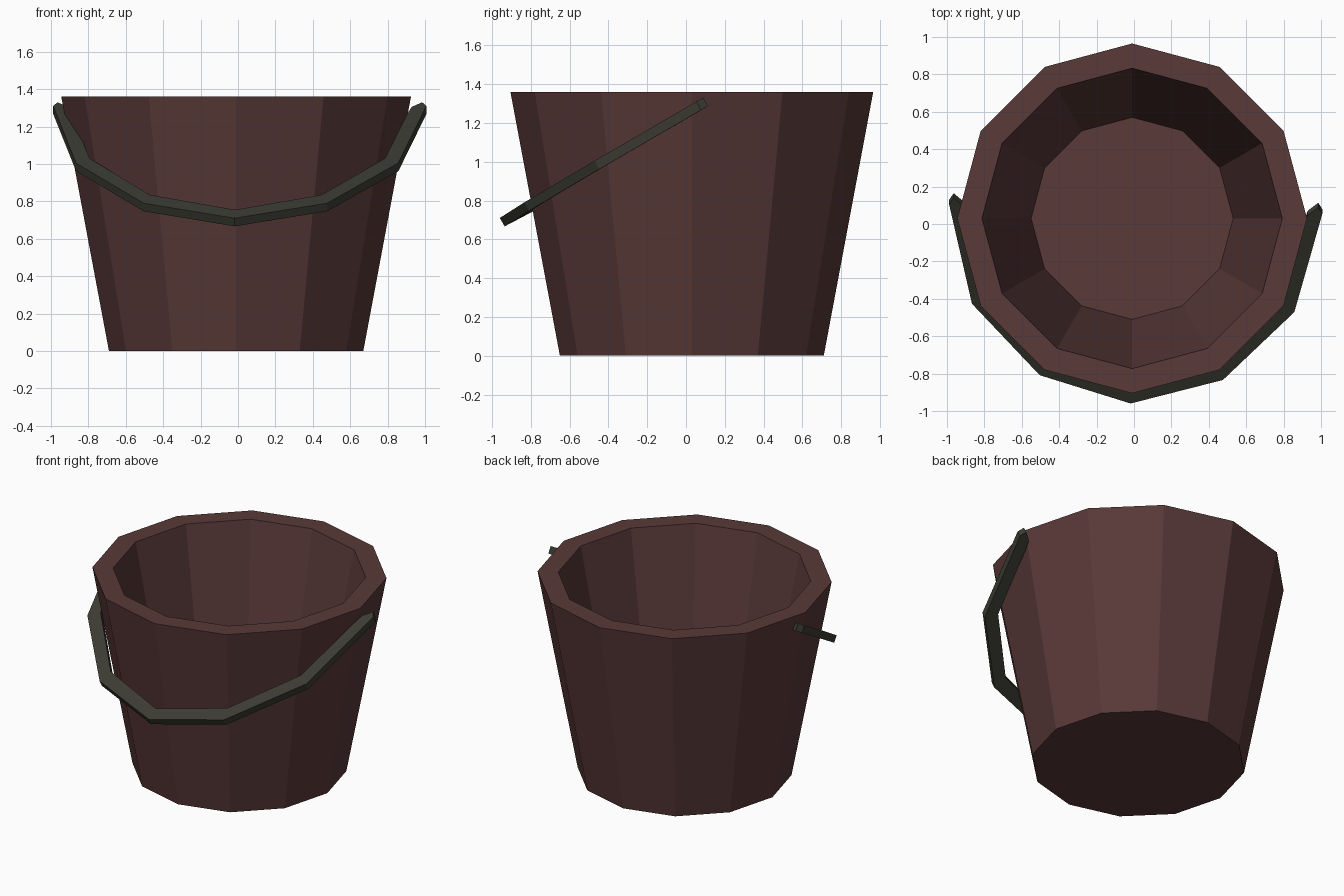
import bpy, bmesh, math
from mathutils import Vector, Matrix

if "Cube" in bpy.data.objects:
    bpy.data.objects.remove(bpy.data.objects["Cube"])


def material(name, rgb):
    m = bpy.data.materials.new(name)
    m.diffuse_color = (*rgb, 1)
    m.use_nodes = True
    m.node_tree.nodes["Principled BSDF"].inputs["Base Color"].default_value = m.diffuse_color
    return m


def finish(bm, name, mat):
    bmesh.ops.recalc_face_normals(bm, faces=bm.faces[:])
    me = bpy.data.meshes.new(name)
    bm.to_mesh(me)
    bm.free()
    me.materials.append(mat)
    ob = bpy.data.objects.new(name, me)
    bpy.context.collection.objects.link(ob)
    return ob


brown = material("dark red brown", (0.100, 0.041, 0.040))
iron = material("dark iron", (0.045, 0.045, 0.034))

# Bucket: 12-sided tapered shell, lathed from (radius, height) rings
SIDES = 12
bm = bmesh.new()
rings = []
for r, z in [(0.68, 0), (0.935, 1.36), (0.803, 1.36), (0.54, 0.08)]:
    rings.append([bm.verts.new((-0.01 + r * math.cos(2 * math.pi * i / SIDES),
                                0.03 + r * math.sin(2 * math.pi * i / SIDES), z))
                  for i in range(SIDES)])
for a, b in zip(rings, rings[1:]):
    for i in range(SIDES):
        j = (i + 1) % SIDES
        bm.faces.new((a[i], a[j], b[j], b[i]))
bm.faces.new(rings[0])
bm.faces.new(rings[-1])
finish(bm, "bucket", brown)

# Handle: flat bar bent in a half ring, drawn in a plane tilted 30 degrees
outer = [(0, 0), (0.49, 0.16), (0.862, 0.59), (0.998, 1.20), (0.975, 1.24)]
inner = [(0, 0.09), (0.46, 0.25), (0.79, 0.64), (0.90, 1.12), (0.92, 1.19)]
slope = Vector((0, math.cos(math.radians(30)), 0.5))
normal = Vector((0, -0.5, math.cos(math.radians(30))))
start = Vector((0, -0.96, 0.71))
turn = Matrix.Rotation(math.radians(-1.5), 4, 'Z')


def full(half):
    return [(-x, u) for x, u in reversed(half[1:])] + half


def row(bm, pts, depth):
    return [bm.verts.new(turn @ (start + Vector((x, 0, 0)) + slope * u - normal * depth)
                         + Vector((0.007, 0, 0))) for x, u in pts]


bm = bmesh.new()
# four edges running along the bar
edges = [row(bm, full(outer), 0), row(bm, full(inner), 0),
         row(bm, full(inner), 0.05), row(bm, full(outer), 0.05)]
for k in range(4):
    a, b = edges[k], edges[(k + 1) % 4]
    for i in range(len(a) - 1):
        bm.faces.new((a[i], a[i + 1], b[i + 1], b[i]))
for i in (0, -1):
    bm.faces.new([e[i] for e in edges])
finish(bm, "handle", iron)
